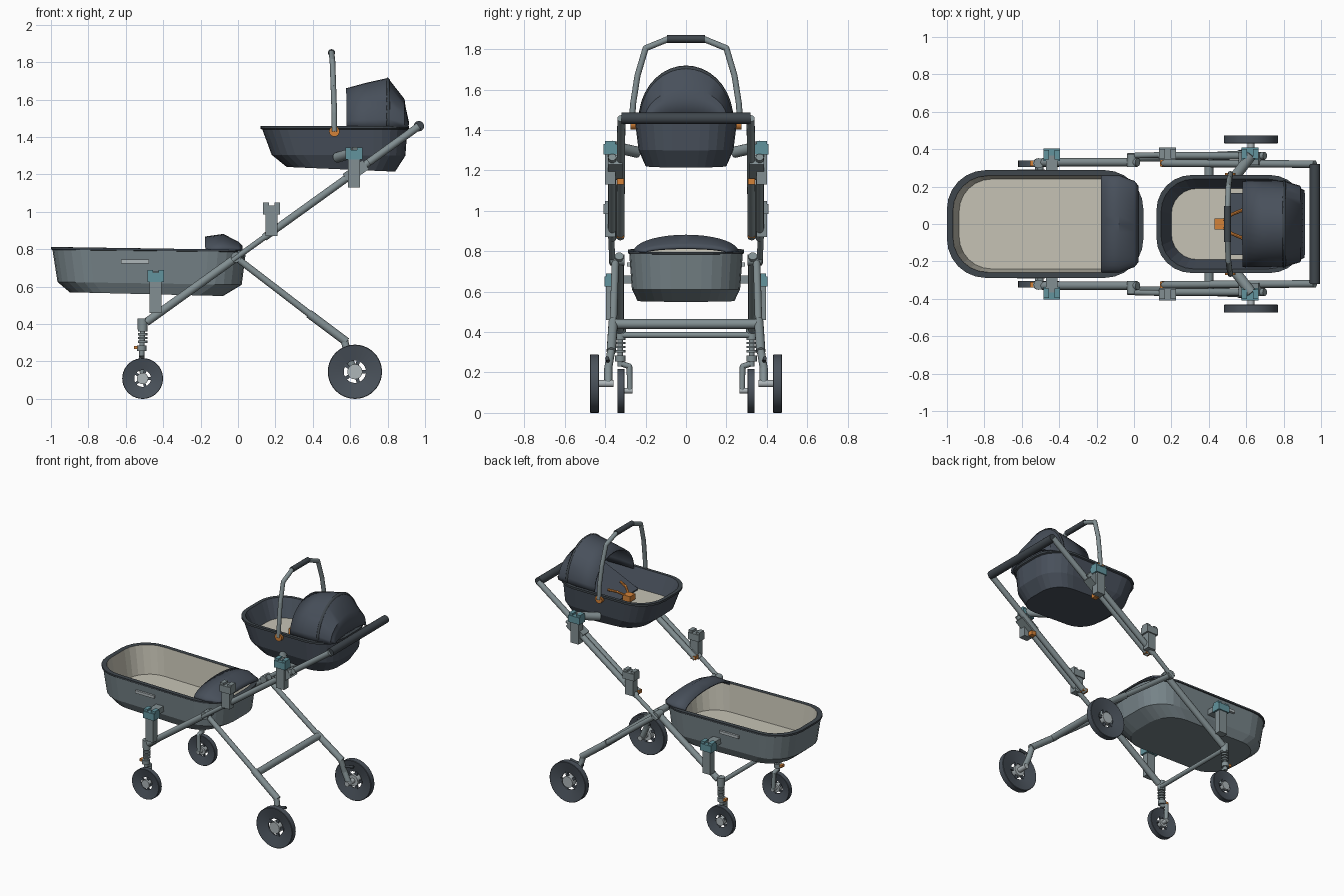
import bpy
import bmesh
import math
from mathutils import Matrix, Vector

default_cube = bpy.data.objects.get("Cube")
if default_cube:
    bpy.data.objects.remove(default_cube, do_unlink=True)


def make_material(name, red, green, blue):
    linear = [((c / 255 + 0.055) / 1.055) ** 2.4 for c in (red, green, blue)] + [1]
    material = bpy.data.materials.new(name)
    material.use_nodes = True
    material.diffuse_color = linear
    material.node_tree.nodes["Principled BSDF"].inputs["Base Color"].default_value = linear
    return material


frame = make_material("frame grey", 130, 143, 146)
shell = make_material("shell grey", 118, 131, 136)
fabric = make_material("dark fabric", 72, 80, 91)
trim = make_material("dark trim", 63, 70, 76)
lining = make_material("beige lining", 198, 195, 181)
orange = make_material("orange accent", 212, 130, 56)
teal = make_material("teal clamp", 98, 148, 158)
metal = make_material("light metal", 174, 182, 185)
rubber = make_material("tyre rubber", 74, 82, 91)


def finish(name, bm, materials, smooth=True):
    bmesh.ops.recalc_face_normals(bm, faces=bm.faces[:])
    mesh = bpy.data.meshes.new(name)
    bm.to_mesh(mesh)
    bm.free()
    for material in materials:
        mesh.materials.append(material)
    if smooth:
        mesh.shade_smooth()
        mesh.set_sharp_from_angle(angle=math.radians(35))
    obj = bpy.data.objects.new(name, mesh)
    bpy.context.collection.objects.link(obj)
    return obj


def tube(name, points, radius, material, sides=16):
    """Straight tube sections through the points, with rounded joints."""
    bm = bmesh.new()
    points = [Vector(p) for p in points]
    for a, b in zip(points, points[1:]):
        turn = (b - a).to_track_quat("Z", "Y").to_matrix().to_4x4()
        bmesh.ops.create_cone(bm, cap_ends=True, segments=sides, radius1=radius, radius2=radius,
                              depth=(b - a).length, matrix=Matrix.Translation((a + b) / 2) @ turn)
    for p in points[1:-1]:
        bmesh.ops.create_uvsphere(bm, u_segments=12, v_segments=8, radius=radius,
                                  matrix=Matrix.Translation(p))
    return finish(name, bm, [material])


def box(name, center, size, material, tilt=0):
    bm = bmesh.new()
    place = Matrix.Translation(center) @ Matrix.Rotation(tilt, 4, "Y") @ Matrix.Diagonal((*size, 1))
    bmesh.ops.create_cube(bm, size=1, matrix=place)
    return finish(name, bm, [material], smooth=False)


def rounded_loop(bm, x0, x1, half, z0, z1, steps=6):
    """Ring of vertices on a rounded rectangle whose height slopes along x."""
    r = half * 0.72
    ring = []
    corners = [(x1 - r, half - r), (x0 + r, half - r), (x0 + r, r - half), (x1 - r, r - half)]
    for quarter, (cx, cy) in enumerate(corners):
        for i in range(steps + 1):
            a = (quarter + i / steps) * math.pi / 2
            x = cx + r * math.cos(a)
            z = z0 + (z1 - z0) * (x - x0) / (x1 - x0)
            ring.append(bm.verts.new((x, cy + r * math.sin(a), z)))
    return ring


def tub(name, levels, materials):
    """Open basket: rings run from the underside up, over the rim and down to the floor."""
    bm = bmesh.new()
    rings = [rounded_loop(bm, *level[:5]) for level in levels]
    for level, a, b in zip(levels, rings, rings[1:]):
        for i in range(len(a)):
            j = (i + 1) % len(a)
            bm.faces.new((a[i], a[j], b[j], b[i])).material_index = level[5]
    bm.faces.new(rings[0]).material_index = 0
    bm.faces.new(rings[-1]).material_index = levels[-1][5]
    return finish(name, bm, materials, smooth=False)


def hood(name, base, ribs, material, steps=18):
    """Canopy skin over half-ellipse ribs given as x, half width and top height."""
    bm = bmesh.new()
    rows = []
    for x, half, top in ribs:
        angles = [math.pi * i / steps for i in range(steps + 1)]
        rows.append([bm.verts.new((x, half * math.cos(a), base + (top - base) * math.sin(a)))
                     for a in angles])
    for a, b in zip(rows, rows[1:]):
        for i in range(steps):
            bm.faces.new((a[i], a[i + 1], b[i + 1], b[i]))
    obj = finish(name, bm, [material])
    thick = obj.modifiers.new("thickness", "SOLIDIFY")
    thick.thickness = 0.012
    thick.offset = 0
    return obj


def wheel(name, x, y, radius, width):
    """Dished ring around a spoked hub."""
    bm = bmesh.new()
    half = width / 2
    side = [(1, half * 0.9), (0.98, half), (0.41, half * 0.15)]
    profile = side + [(r, -w) for r, w in reversed(side)]
    verts = [bm.verts.new((x + r * radius, y + w, radius)) for r, w in profile]
    edges = [bm.edges.new((verts[i - 1], verts[i])) for i in range(len(verts))]
    bmesh.ops.spin(bm, geom=verts + edges, cent=(x, y, radius), axis=(0, 1, 0),
                   angle=math.tau, steps=40, use_merge=True)
    bmesh.ops.remove_doubles(bm, verts=bm.verts[:], dist=0.0001)
    finish(name + "_tyre", bm, [rubber])
    tube(name + "_hub", [(x, y - half, radius), (x, y + half, radius)], radius * 0.28, metal)
    for i in range(5):
        a = math.tau * i / 5
        reach = radius * 0.34
        box(name + "_spoke", (x + reach * math.cos(a), y, radius + reach * math.sin(a)),
            (radius * 0.22, half * 0.7, radius * 0.13), rubber, -a)


def beam(x, y):
    """Point on the sloping main beam."""
    return (x, y, 0.41 + 0.719 * (x + 0.49))


# Lower carrycot: shell, thin rim, lining and floor
tub("lower_carrycot", [
    (-0.90, -0.08, 0.24, 0.57, 0.55, 0), (-0.965, 0.02, 0.268, 0.625, 0.61, 0),
    (-0.992, 0.042, 0.281, 0.797, 0.785, 1), (-1.0, 0.05, 0.288, 0.799, 0.786, 1),
    (-1.0, 0.05, 0.288, 0.812, 0.797, 1), (-0.968, 0.018, 0.258, 0.812, 0.797, 2),
    (-0.935, -0.01, 0.24, 0.61, 0.60, 2)], [shell, trim, lining])
hood("lower_hood", 0.795, [(-0.175, 0.255, 0.862), (-0.08, 0.255, 0.876),
                           (0, 0.225, 0.835), (0.02, 0.2, 0.815)], fabric)

# Upper infant seat: shell, rim, walls and beige floor
tub("upper_seat", [
    (0.26, 0.84, 0.2, 1.24, 1.215, 0), (0.18, 0.895, 0.235, 1.305, 1.30, 0),
    (0.13, 0.905, 0.252, 1.44, 1.44, 1), (0.12, 0.915, 0.262, 1.445, 1.445, 1),
    (0.12, 0.915, 0.262, 1.46, 1.46, 1), (0.145, 0.89, 0.24, 1.46, 1.46, 0),
    (0.20, 0.86, 0.19, 1.335, 1.33, 2)], [fabric, trim, lining])
hood("upper_hood", 1.45, [(0.58, 0.225, 1.655), (0.69, 0.227, 1.685), (0.8, 0.225, 1.71),
                          (0.885, 0.2, 1.6), (0.89, 0.185, 1.56), (0.908, 0.175, 1.48)], fabric)
hood("upper_hood_seam", 1.45, [(0.795, 0.229, 1.715), (0.81, 0.227, 1.702)], trim)
box("backrest", (0.69, 0, 1.415), (0.4, 0.33, 0.03), fabric, -0.42)

# Harness
box("harness_buckle", (0.46, 0, 1.36), (0.06, 0.06, 0.04), orange)
for s in (1, -1):
    tube("harness_strap", [(0.48, s * 0.02, 1.375), (0.52, s * 0.05, 1.4),
                           (0.58, s * 0.075, 1.41)], 0.009, orange, 8)

# Carrying handle of the upper seat, with dark grip
arch = [(0.515, 0.268, 1.43), (0.515, 0.262, 1.53), (0.51, 0.24, 1.67),
        (0.505, 0.2, 1.805), (0.5, 0.09, 1.85)]
tube("carry_handle", arch + [(x, -y, z) for x, y, z in reversed(arch)], 0.015, frame)
tube("carry_grip", [(0.5, -0.095, 1.851), (0.5, 0.095, 1.851)], 0.019, trim)

# Push bar and cross bars
tube("push_bar", [(0.967, -0.32, 1.458), (0.967, 0.32, 1.458)], 0.028, trim)
tube("rear_cross_bar", [(0.4, -0.35, 0.44), (0.4, 0.35, 0.44)], 0.024, frame)
tube("front_cross_bar", [(-0.5, -0.33, 0.385), (-0.5, 0.33, 0.385)], 0.015, frame)


def clamp(name, x, y, low, high, cap_material):
    """Upright post with a socket cap."""
    box(name + "_post", (x, y, (low + high) / 2 - 0.03), (0.064, 0.05, high - low - 0.06), frame)
    box(name + "_cap", (x, y, high - 0.04), (0.09, 0.066, 0.05), cap_material)
    for side in (1, -1):
        box(name + "_prong", (x + side * 0.03, y, high - 0.01), (0.03, 0.05, 0.02), cap_material)


for s in (1, -1):
    # Sloping side beams: lower tube, offset link, paired middle section, upper tube
    tube("lower_beam", [beam(-0.49, s * 0.33), beam(0.02, s * 0.33)], 0.022, frame)
    tube("beam_link", [beam(-0.03, s * 0.365), beam(0.16, s * 0.37)], 0.015, frame)
    tube("middle_beam", [beam(0.14, s * 0.365), beam(0.7, s * 0.365)], 0.02, frame)
    tube("upper_beam", [beam(0.15, s * 0.325), beam(0.967, s * 0.32)], 0.02, frame)
    tube("beam_pivot", [(-0.01, s * 0.305, 0.757), (-0.01, s * 0.375, 0.757)], 0.028, frame)
    box("beam_joint", beam(0.63, s * 0.35), (0.13, 0.07, 0.06), frame, -0.62)

    # Rear legs with thicker lower sleeves
    tube("rear_leg", [(-0.01, s * 0.35, 0.755), (0.42, s * 0.36, 0.425)], 0.018, frame)
    tube("rear_leg_sleeve", [(0.38, s * 0.36, 0.455), (0.58, s * 0.37, 0.305)], 0.023, frame)
    tube("rear_bracket", [(0.57, s * 0.37, 0.31), (0.59, s * 0.385, 0.22),
                          (0.625, s * 0.385, 0.145)], 0.02, frame)
    tube("rear_axle", [(0.625, s * 0.36, 0.145), (0.625, s * 0.47, 0.145)], 0.018, metal)
    tube("brake_pedal", [(0.56, s * 0.385, 0.25), (0.66, s * 0.39, 0.27)], 0.01, trim)
    wheel("rear_wheel", 0.625, s * 0.453, 0.145, 0.043)

    # Front swivel forks with spring suspension
    tube("front_knuckle", [(-0.51, s * 0.325, 0.37), (-0.51, s * 0.325, 0.43)], 0.027, frame)
    tube("spring_core", [(-0.515, s * 0.325, 0.23), (-0.51, s * 0.325, 0.38)], 0.014, frame)
    for i in range(4):
        z = 0.3 + i * 0.02
        tube("spring_coil", [(-0.51, s * 0.325, z), (-0.51, s * 0.325, z + 0.011)], 0.025, frame)
    tube("swivel_block", [(-0.515, s * 0.325, 0.255), (-0.515, s * 0.325, 0.285)], 0.026, frame)
    box("swivel_lock", (-0.545, s * 0.325, 0.275), (0.024, 0.028, 0.018), orange)
    tube("front_fork", [(-0.515, s * 0.325, 0.245), (-0.515, s * 0.28, 0.23),
                        (-0.51, s * 0.278, 0.11)], 0.014, frame)
    tube("front_axle", [(-0.51, s * 0.265, 0.11), (-0.51, s * 0.34, 0.11)], 0.014, metal)
    wheel("front_wheel", -0.51, s * 0.322, 0.109, 0.036)

    # Clamps that hold the carrycot and the seat
    clamp("lower_clamp", -0.44, s * 0.37, 0.46, 0.69, teal)
    clamp("middle_clamp", 0.18, s * 0.375, 0.87, 1.05, frame)
    clamp("upper_clamp", 0.62, s * 0.375, 1.13, 1.345, teal)
    box("lower_clamp_arm", (-0.44, s * 0.315, 0.66), (0.06, 0.1, 0.04), frame)
    tube("upper_clamp_arm", [(0.63, s * 0.37, 1.32), (0.53, s * 0.24, 1.29)], 0.028, frame)
    box("middle_release", (0.16, s * 0.325, 0.878), (0.04, 0.035, 0.025), orange)
    box("upper_release", (0.606, s * 0.325, 1.145), (0.036, 0.035, 0.03), orange)

    # Small fittings on the tubs
    tube("handle_hub", [(0.515, s * 0.245, 1.43), (0.515, s * 0.274, 1.43)], 0.028, orange)
    box("carrycot_grip", (-0.55, s * 0.282, 0.735), (0.15, 0.02, 0.02), metal)
